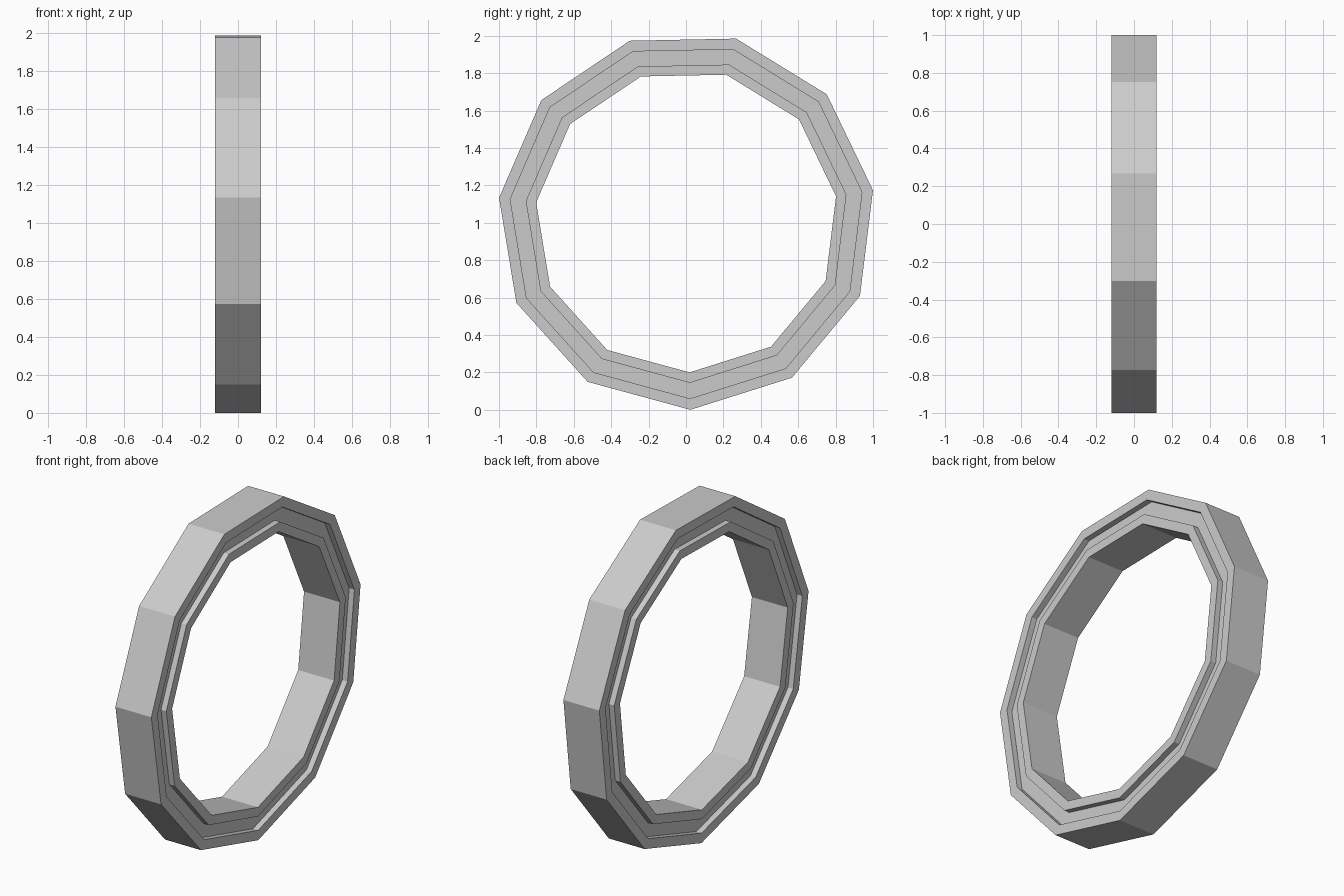
import bpy
import bmesh
from math import sin, cos, pi, radians

cube = bpy.data.objects.get("Cube")
if cube:
    bpy.data.objects.remove(cube, do_unlink=True)

SIDES = 11
TURN = radians(1.16)
CENTRE_Y, CENTRE_Z = 0.003, 1.01
HALF_WIDTH, GROOVE_DEPTH = 0.12, 0.035
OUTER, GROOVE_OUT, GROOVE_IN, INNER = 1.01, 0.95, 0.866, 0.81

# Plain grey material
grey = bpy.data.materials.new("plain_grey")
grey.use_nodes = True
colour = (0.6, 0.6, 0.6, 1)
grey.diffuse_color = colour
grey.node_tree.nodes["Principled BSDF"].inputs["Base Color"].default_value = colour

# Half cross-section (x, radius), mirrored for the groove on the other side
floor = HALF_WIDTH - GROOVE_DEPTH
half = [(HALF_WIDTH, OUTER), (HALF_WIDTH, GROOVE_OUT), (floor, GROOVE_OUT),
        (floor, GROOVE_IN), (HALF_WIDTH, GROOVE_IN), (HALF_WIDTH, INNER)]
profile = half + [(-x, r) for x, r in reversed(half)]

# Ring swept around the x axis, with one vertex near the bottom
bm = bmesh.new()
rings = []
for i in range(SIDES):
    a = TURN + 2 * pi * i / SIDES
    rings.append([bm.verts.new((x, CENTRE_Y + r * sin(a), CENTRE_Z - r * cos(a)))
                  for x, r in profile])
for i, ring in enumerate(rings):
    following = rings[(i + 1) % SIDES]
    for j in range(len(profile)):
        k = (j + 1) % len(profile)
        bm.faces.new((ring[j], ring[k], following[k], following[j]))
bmesh.ops.recalc_face_normals(bm, faces=bm.faces)

mesh = bpy.data.meshes.new("grooved_ring")
bm.to_mesh(mesh)
bm.free()
mesh.materials.append(grey)
bpy.context.collection.objects.link(bpy.data.objects.new("grooved_ring", mesh))
